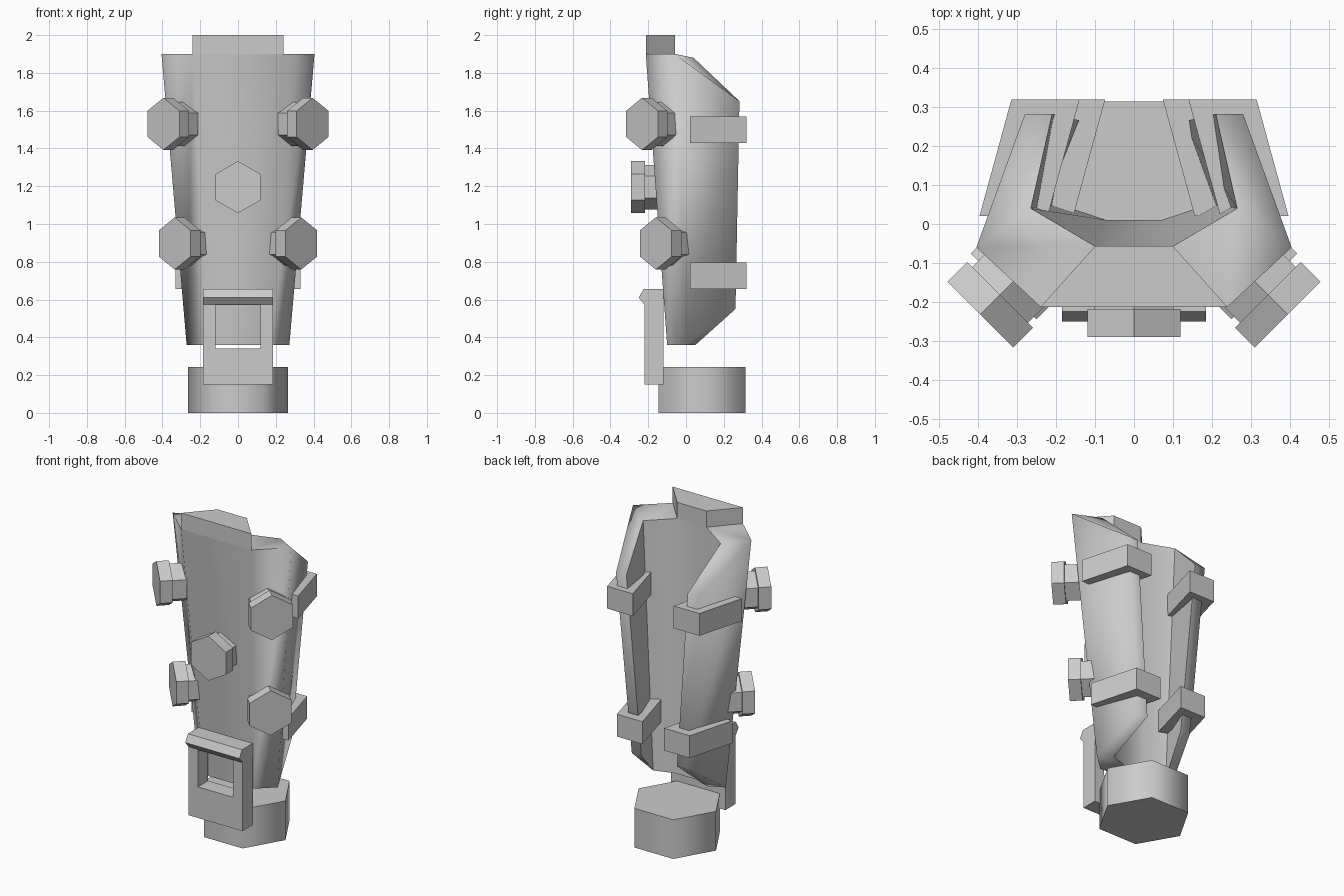
import bpy, bmesh, math
from mathutils import Vector

if "Cube" in bpy.data.objects:
    bpy.data.objects.remove(bpy.data.objects["Cube"])


def finish(name, bm, smooth=None):
    """Turn a bmesh into a named object, optionally smooth below an angle."""
    bmesh.ops.recalc_face_normals(bm, faces=bm.faces)
    me = bpy.data.meshes.new(name)
    bm.to_mesh(me)
    bm.free()
    ob = bpy.data.objects.new(name, me)
    bpy.context.collection.objects.link(ob)
    bpy.ops.object.select_all(action='DESELECT')
    ob.select_set(True)
    bpy.context.view_layer.objects.active = ob
    if smooth:
        bpy.ops.object.shade_smooth_by_angle(angle=math.radians(smooth))
    return ob


def add_prism(bm, points, offset):
    """Extrude a closed loop of 3D points along an offset vector."""
    a = [bm.verts.new(p) for p in points]
    b = [bm.verts.new(Vector(p) + Vector(offset)) for p in points]
    n = len(a)
    bm.faces.new(a)
    bm.faces.new(b[::-1])
    for i in range(n):
        j = (i + 1) % n
        bm.faces.new((a[i], a[j], b[j], b[i]))


def prism(name, points, offset, smooth=None):
    bm = bmesh.new()
    add_prism(bm, points, offset)
    return finish(name, bm, smooth)


def mirrored(half):
    """Right-half points (front to back) to a full left-to-right strip."""
    return [(-x, y, z) for x, y, z in reversed(half)] + list(half)


# Tapered shell, open at the back, with slanted rims
top_out = [(.24, -.213, 1.9), (.405, -.06, 1.9), (.28, .283, 1.65)]
top_in = [(.1, -.057, 1.9), (.265, .04, 1.88), (.21, .283, 1.65)]
low_out = [(.163, -.10, .36), (.272, 0, .36), (.187, .262, .55)]
low_in = [(.07, .01, .36), (.19, .05, .36), (.122, .262, .55)]
bm = bmesh.new()
to, ti, lo, li = [[bm.verts.new(p) for p in mirrored(h)]
                  for h in (top_out, top_in, low_out, low_in)]
for a, b in ((to, ti), (ti, li), (li, lo), (lo, to)):
    for i in range(5):
        bm.faces.new((a[i], a[i + 1], b[i + 1], b[i]))
for i in (0, 5):
    bm.faces.new((to[i], ti[i], li[i], lo[i]))
finish("shell", bm, 68)

# Raised block on the front rim
prism("top_block", [(-.24, -.213, 1.9), (.24, -.213, 1.9),
                    (.1, -.057, 1.9), (-.1, -.057, 1.9)], (0, 0, .1))

# Hexagonal foot collar
prism("ankle_collar", [(.265 * math.cos(k * math.pi / 3),
                        .085 + .265 * math.sin(k * math.pi / 3), 0)
                       for k in range(6)], (0, 0, .242), 65)


# Hex bolts: head and smaller washer, pointing along a horizontal axis
def bolt(name, face_centre, axis):
    axis = Vector(axis).normalized()
    side = axis.cross(Vector((0, 0, 1)))
    bm = bmesh.new()
    for r, start, depth in ((.138, 0, .072), (.117, .072, .085)):
        c = Vector(face_centre) - axis * start
        ring = [c + side * (r * math.sin(k * math.pi / 3))
                + Vector((0, 0, r * math.cos(k * math.pi / 3)))
                for k in range(6)]
        add_prism(bm, ring, -axis * depth)
    finish(name, bm)


bolt("front_bolt", (0, -.29, 1.195), (0, -1, 0))
for s, side in ((-1, "left"), (1, "right")):
    bolt(f"upper_bolt_{side}", (s * .395, -.233, 1.53), (s, -1, 0))
    bolt(f"lower_bolt_{side}", (s * .335, -.16, .897), (s, -1, 0))
    # Slanted clips over the rear edges
    for level, z, dx in (("upper", 1.43, 0), ("lower", .657, .066)):
        plan = [(.397, .02), (.315, .32), (.14, .32), (.222, .02)]
        prism(f"{level}_clip_{side}",
              [(s * (x - dx), y, z) for x, y in plan], (0, 0, .138))

# Front buckle: lipped plate with a window cut through
profile = [(-.12, .15), (-.22, .15), (-.22, .573), (-.25, .61),
           (-.225, .655), (-.12, .655)]
buckle = prism("buckle", [(-.185, y, z) for y, z in profile], (.37, 0, 0))
cutter = prism("window_cutter", [(-.12, -.4, .342), (.12, -.4, .342),
                                 (.12, -.4, .57), (-.12, -.4, .57)], (0, .5, 0))
cutter.hide_render = True
mod = buckle.modifiers.new("window", 'BOOLEAN')
mod.operation = 'DIFFERENCE'
mod.solver = 'EXACT'
mod.object = cutter
bpy.context.view_layer.objects.active = buckle
bpy.ops.object.modifier_apply(modifier=mod.name)
bpy.data.objects.remove(cutter)
